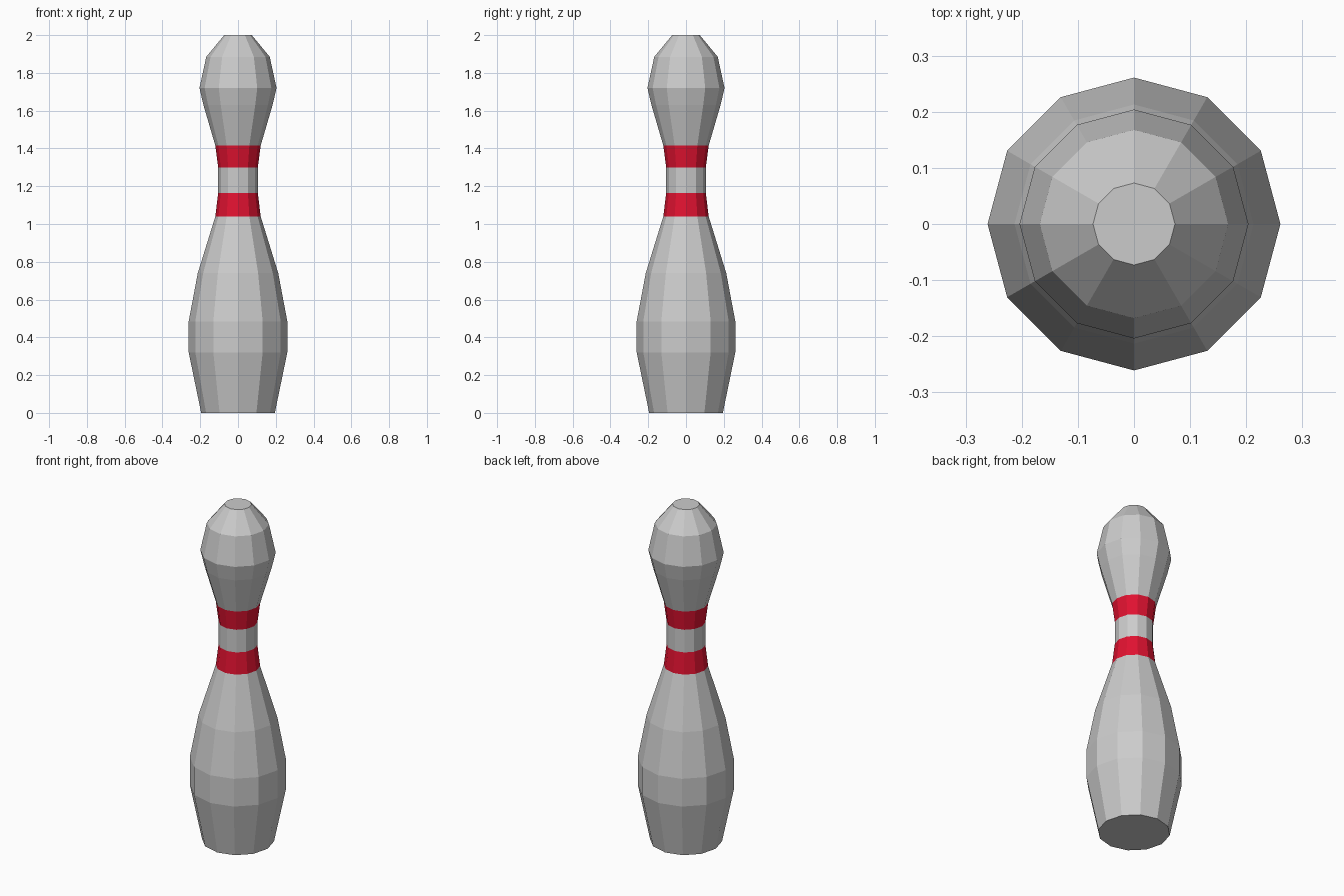
import bpy, bmesh
from math import cos, sin, pi

if "Cube" in bpy.data.objects:
    bpy.data.objects.remove(bpy.data.objects["Cube"])

SIDES = 12


def lathe(name, profile, cap_bottom=False, cap_top=False, material=None):
    """Spin (radius, height) pairs into a faceted 12-sided shell."""
    bm = bmesh.new()
    rings = [[bm.verts.new((r * cos(2 * pi * i / SIDES), r * sin(2 * pi * i / SIDES), z))
              for i in range(SIDES)] for r, z in profile]
    for low, high in zip(rings, rings[1:]):
        for i in range(SIDES):
            j = (i + 1) % SIDES
            bm.faces.new((low[i], low[j], high[j], high[i]))
    if cap_bottom:
        bm.faces.new(rings[0][::-1])
    if cap_top:
        bm.faces.new(rings[-1])
    mesh = bpy.data.meshes.new(name)
    bm.to_mesh(mesh)
    bm.free()
    if material:
        mesh.materials.append(material)
    obj = bpy.data.objects.new(name, mesh)
    bpy.context.collection.objects.link(obj)
    return obj


red = bpy.data.materials.new("red_stripe")
red.diffuse_color = (0.75, 0.006, 0.03, 1)
red.use_nodes = True
red.node_tree.nodes["Principled BSDF"].inputs["Base Color"].default_value = red.diffuse_color

# Belly, from the flat base up to the lower stripe
lathe("belly", [(0.195, 0), (0.261, 0.32), (0.261, 0.485), (0.213, 0.74), (0.12, 1.04)],
      cap_bottom=True)
# Neck with a stripe on either side
lathe("lower_stripe", [(0.12, 1.04), (0.105, 1.165)], material=red)
lathe("neck", [(0.105, 1.165), (0.105, 1.30)])
lathe("upper_stripe", [(0.105, 1.30), (0.12, 1.415)], material=red)
# Head, closed by a small flat top
lathe("head", [(0.12, 1.415), (0.183, 1.63), (0.204, 1.72), (0.168, 1.885), (0.073, 2.0)],
      cap_top=True)
